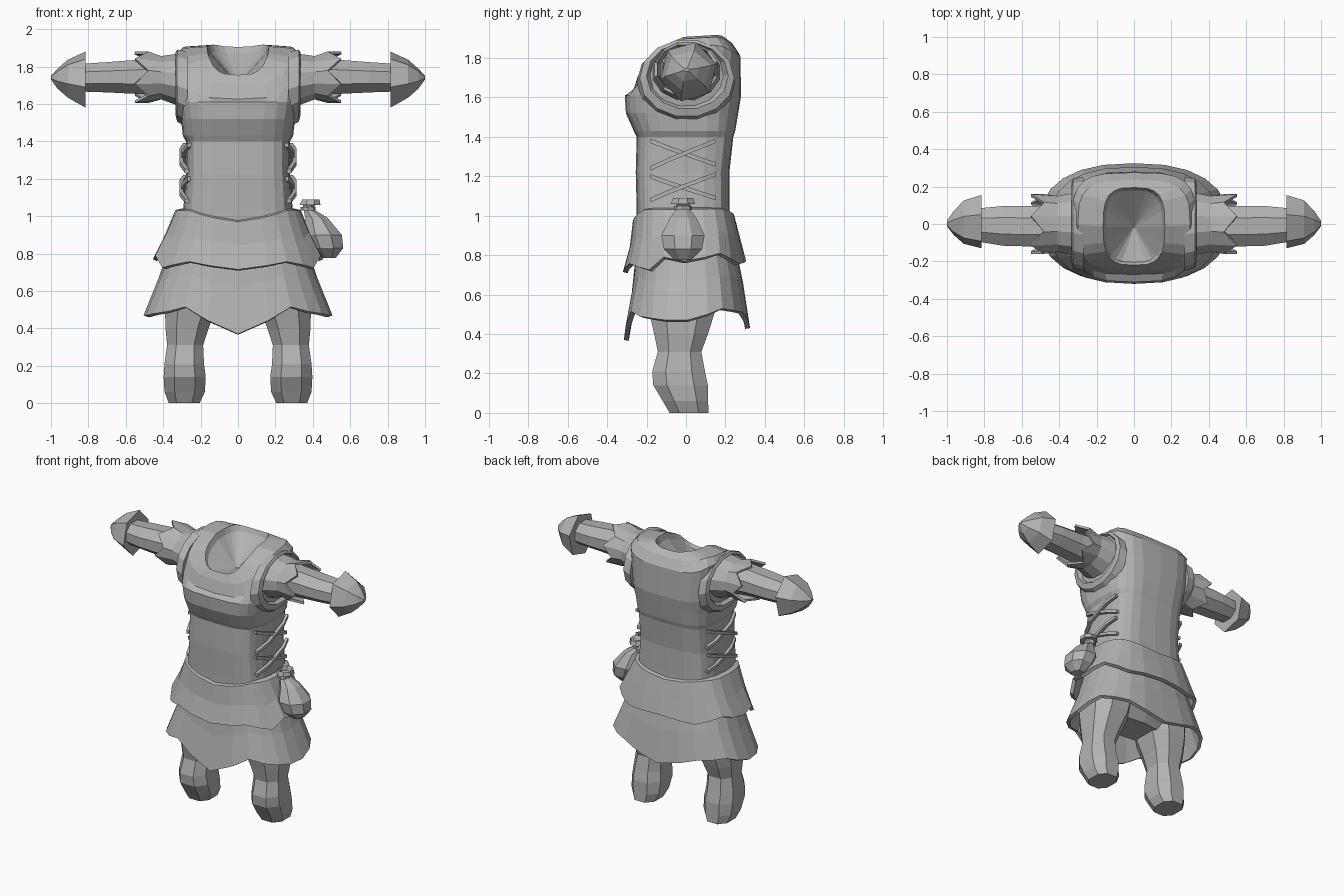
import bpy, bmesh, math
from mathutils import Vector

cube = bpy.data.objects.get("Cube")
if cube:
    bpy.data.objects.remove(cube)

mat = bpy.data.materials.new("plain grey")
mat.use_nodes = True
GREY = (0.45, 0.45, 0.45, 1)
mat.diffuse_color = GREY
mat.node_tree.nodes["Principled BSDF"].inputs["Base Color"].default_value = GREY


def lerp_table(table, v):
    """Piecewise linear lookup in a list of (key, value) pairs."""
    for (a, p), (b, q) in zip(table, table[1:]):
        if v <= b:
            return p + (q - p) * max(0, (v - a) / (b - a))
    return table[-1][1]


def loft(name, rings, cap_start=True, cap_end=True, thickness=0):
    """Skin a list of equal-length point rings."""
    bm = bmesh.new()
    rows = [[bm.verts.new(p) for p in ring] for ring in rings]
    n = len(rows[0])
    for a, b in zip(rows, rows[1:]):
        for i in range(n):
            j = (i + 1) % n
            bm.faces.new((a[i], a[j], b[j], b[i]))
    if cap_start:
        bm.faces.new(rows[0])
    if cap_end:
        bm.faces.new(rows[-1])
    bmesh.ops.recalc_face_normals(bm, faces=bm.faces)
    mesh = bpy.data.meshes.new(name)
    bm.to_mesh(mesh)
    bm.free()
    mesh.materials.append(mat)
    obj = bpy.data.objects.new(name, mesh)
    bpy.context.collection.objects.link(obj)
    if thickness:
        mod = obj.modifiers.new("Thickness", "SOLIDIFY")
        mod.thickness = thickness
        mod.offset = -1
    return obj


def power(v, e):
    return math.copysign(abs(v) ** (2 / e), v)


def ring_z(n, w, front, back, z, e=2.0, cx=0.0, turn=0.0):
    """Horizontal rounded ring starting at the front; z may depend on (angle, y)."""
    pts = []
    for i in range(n):
        t = 2 * math.pi * (i + turn) / n
        x = cx + w * power(math.sin(t), e)
        y = (front + back) / 2 - (back - front) / 2 * power(math.cos(t), e)
        fold = math.degrees(math.acos(max(-1, min(1, math.cos(t)))))
        pts.append((x, y, z(fold, y) if callable(z) else z))
    return pts


def ring_x(n, s, x, y0, y1, z0, z1, jag=0.0, turn=0.5):
    """Ring facing sideways for sleeves and arms; jag moves every other point."""
    pts = []
    for i in range(n):
        t = 2 * math.pi * (i + turn) / n
        pts.append((s * (x - jag * (i % 2)),
                    (y0 + y1) / 2 + (y1 - y0) / 2 * math.sin(t),
                    (z0 + z1) / 2 + (z1 - z0) / 2 * math.cos(t)))
    return pts


# Tunic body: sloping shoulders and a scooped neck
shoulder = [(-0.28, 1.66), (-0.22, 1.755), (-0.15, 1.84), (-0.04, 1.905),
            (0.17, 1.918), (0.28, 1.86)]


def under_shoulder(drop):
    return lambda fold, y: lerp_table(shoulder, y) - drop


body = []
for z, w, front, back in [(0.8, 0.33, -0.25, 0.23), (1.03, 0.305, -0.25, 0.22),
                          (1.22, 0.29, -0.255, 0.22), (1.4, 0.29, -0.25, 0.24)]:
    ring = ring_z(24, w, front, back, z, 3.4)
    # the side panels sit behind the front and back panels
    body.append([(x * 0.96 if abs(x) > 0.25 else x, y, h) for x, y, h in ring])
for z, w, front, back in [(1.43, 0.295, -0.265, 0.25), (1.52, 0.305, -0.305, 0.265),
                          (1.61, 0.32, -0.31, 0.28)]:
    body.append(ring_z(24, w, front, back, z, 3.4))
body += [ring_z(24, 0.33, -0.27, 0.275, under_shoulder(0.05), 3.6),
         ring_z(24, 0.30, -0.245, 0.235, under_shoulder(0.01), 3.4),
         ring_z(24, 0.165, -0.22, 0.195, under_shoulder(0), 3.2),
         ring_z(24, 0.15, -0.205, 0.18, under_shoulder(0.04), 3.2),
         ring_z(24, 0.005, -0.02, -0.01, 1.71)]
loft("tunic", body)

# Two skirt layers with pointed hems; tables give hem height by angle from the front
upper_hem = [(0, 0.715), (30, 0.757), (60, 0.725), (75, 0.79), (90, 0.77),
             (120, 0.81), (150, 0.755), (180, 0.77)]
lower_hem = [(0, 0.37), (30, 0.515), (45, 0.49), (75, 0.47), (90, 0.47),
             (120, 0.53), (150, 0.51), (180, 0.43)]
waist = [(0, 0.97), (45, 1.03), (135, 1.035), (180, 1.0)]


def blend(top, hem, f):
    return lambda fold, y: lerp_table(top, fold) * (1 - f) + lerp_table(hem, fold) * f


loft("upper_skirt", [ring_z(24, 0.30, -0.25, 0.22, blend(waist, upper_hem, -0.03), 2.8),
                     ring_z(24, 0.335, -0.27, 0.245, blend(waist, upper_hem, 0.0), 2.8),
                     ring_z(24, 0.39, -0.285, 0.275, blend(waist, upper_hem, 0.5), 2.7),
                     ring_z(24, 0.455, -0.32, 0.305, blend(waist, upper_hem, 1), 2.5)],
     False, False, 0.025)
yoke = [(0, 0.85), (180, 0.88)]
loft("lower_skirt", [ring_z(24, 0.36, -0.25, 0.245, blend(yoke, lower_hem, 0), 2.6),
                     ring_z(24, 0.425, -0.275, 0.29, blend(yoke, lower_hem, 0.5), 2.5),
                     ring_z(24, 0.505, -0.315, 0.325, blend(yoke, lower_hem, 1), 2.4)],
     False, False, 0.025)

# Hips under the skirt
loft("hips", [ring_z(12, 0.22, -0.13, 0.1, 0.52, 2.4),
              ring_z(12, 0.37, -0.2, 0.18, 0.62, 2.6),
              ring_z(12, 0.34, -0.22, 0.2, 0.85, 2.6)])

for s, side in ((1, "left"), (-1, "right")):
    # Trouser leg: inner x, outer x, front, back, height
    leg = [(0.20, 0.375, -0.09, 0.12, 0), (0.17, 0.40, -0.125, 0.12, 0.06),
           (0.165, 0.405, -0.175, 0.12, 0.14), (0.175, 0.40, -0.18, 0.105, 0.21),
           (0.18, 0.385, -0.15, 0.085, 0.31), (0.15, 0.395, -0.17, 0.12, 0.4),
           (0.10, 0.40, -0.2, 0.16, 0.52), (0.06, 0.40, -0.2, 0.17, 0.66)]
    loft(side + "_leg", [ring_z(8, (b - a) / 2, f, k, z, 2.5, s * (a + b) / 2, 0.5)
                         for a, b, f, k, z in leg])

    # Armhole rim
    loft(side + "_armhole_rim", [ring_x(14, s, 0.27, -0.25, 0.25, 1.47, 1.885),
                                 ring_x(14, s, 0.325, -0.235, 0.245, 1.50, 1.895),
                                 ring_x(14, s, 0.335, -0.20, 0.215, 1.54, 1.88),
                                 ring_x(14, s, 0.30, -0.18, 0.19, 1.56, 1.86)])

    # Short sleeve with a jagged flared edge
    loft(side + "_sleeve", [ring_x(12, s, 0.28, -0.18, 0.18, 1.57, 1.88),
                            ring_x(12, s, 0.41, -0.155, 0.155, 1.62, 1.86),
                            ring_x(12, s, 0.55, -0.165, 0.165, 1.60, 1.885, 0.07)],
         True, False, 0.015)

    # Arm
    loft(side + "_arm", [ring_x(8, s, 0.30, -0.14, 0.13, 1.63, 1.86),
                         ring_x(8, s, 0.52, -0.13, 0.105, 1.645, 1.845),
                         ring_x(8, s, 0.70, -0.125, 0.105, 1.655, 1.83),
                         ring_x(8, s, 0.84, -0.10, 0.09, 1.66, 1.82)])

    # Rounded end of the arm
    loft(side + "_hand", [ring_x(6, s, 0.82, -0.09, 0.10, 1.65, 1.82, turn=0.25),
                          ring_x(6, s, 0.815, -0.135, 0.16, 1.575, 1.885, turn=0.25),
                          ring_x(6, s, 0.91, -0.11, 0.13, 1.63, 1.84, turn=0.25),
                          ring_x(6, s, 0.965, -0.06, 0.07, 1.68, 1.79, turn=0.25),
                          ring_x(6, s, 1.0, -0.012, 0.018, 1.73, 1.75, turn=0.25)])

    # Crossed side laces
    for k, (z0, z1) in enumerate([(1.38, 1.26), (1.24, 1.38), (1.2, 1.09), (1.08, 1.21)]):
        out = 0.29 + 0.012 * (k % 2)
        path = [(out - 0.03, -0.18, z0), (out, -0.09, z0 * 0.7 + z1 * 0.3),
                (out, 0.08, z0 * 0.2 + z1 * 0.8), (out - 0.02, 0.15, z1)]
        r = 0.011
        loft(f"{side}_lace_{k + 1}",
             [[(s * (x + dx), y, z + dz) for dx, dz in ((r, r), (r, -r), (-r, -r), (-r, r))]
              for x, y, z in path])

# Tied pouch hanging at the left hip
pouch = [(1.06, 0.385, 0.06), (1.09, 0.39, 0.05), (1.04, 0.375, 0.028),
         (0.99, 0.42, 0.065), (0.90, 0.455, 0.108), (0.83, 0.475, 0.095), (0.775, 0.485, 0.04)]
loft("pouch", [ring_z(8, r, -0.015 - r * 1.1, -0.015 + r * 1.1, z, cx=x, turn=0.5)
               for z, x, r in pouch])
loft("pouch_tie", [ring_z(8, 0.04, -0.06, 0.03, z, cx=0.375) for z in (1.03, 1.05)])
